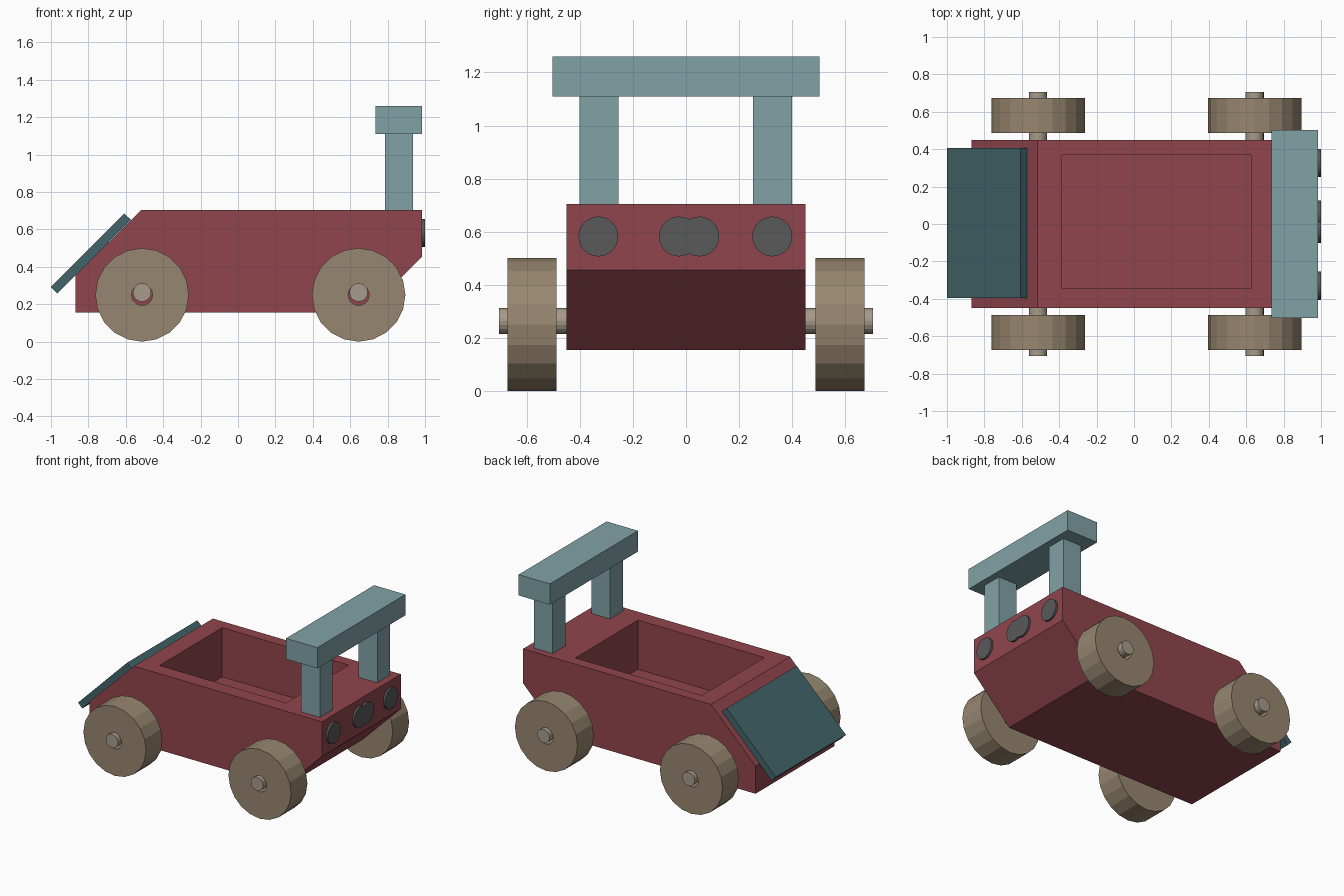
import bpy, bmesh
from math import cos, sin, pi

if "Cube" in bpy.data.objects:
    bpy.data.objects.remove(bpy.data.objects["Cube"])


def material(name, rgb):
    m = bpy.data.materials.new(name)
    m.diffuse_color = (*rgb, 1)
    m.use_nodes = True
    m.node_tree.nodes["Principled BSDF"].inputs["Base Color"].default_value = m.diffuse_color
    return m


RED = material("red_paint", (0.28, 0.06, 0.075))
PALE = material("pale_teal", (0.22, 0.36, 0.38))
TEAL = material("dark_teal", (0.055, 0.13, 0.145))
WOOD = material("wood", (0.31, 0.24, 0.16))
DOWEL = material("dowel_wood", (0.39, 0.33, 0.26))
GREY = material("dark_grey", (0.10, 0.10, 0.105))


def finish(name, bm, mat):
    bmesh.ops.recalc_face_normals(bm, faces=bm.faces)
    me = bpy.data.meshes.new(name)
    bm.to_mesh(me)
    bm.free()
    ob = bpy.data.objects.new(name, me)
    bpy.context.collection.objects.link(ob)
    if mat:
        me.materials.append(mat)
    return ob


def extrude_y(name, profile, y0, y1, mat):
    """Extrude an xz profile from y0 to y1."""
    bm = bmesh.new()
    f = bm.faces.new([bm.verts.new((x, y0, z)) for x, z in profile])
    r = bmesh.ops.extrude_face_region(bm, geom=[f])
    verts = [v for v in r["geom"] if isinstance(v, bmesh.types.BMVert)]
    bmesh.ops.translate(bm, vec=(0, y1 - y0, 0), verts=verts)
    return finish(name, bm, mat)


def box(name, x, y, z, mat):
    return extrude_y(name, [(x[0], z[0]), (x[1], z[0]), (x[1], z[1]), (x[0], z[1])], *y, mat)


def circle(x, z, r, n):
    return [(x + r * cos(2 * pi * i / n), z + r * sin(2 * pi * i / n)) for i in range(n)]


def wheel(name, x, y0, y1):
    """Disc with a bored centre: four rings joined by quads."""
    n, z = 20, 0.25
    bm = bmesh.new()
    rings = [[bm.verts.new((px, y, pz)) for px, pz in circle(x, z, r, n)]
             for r, y in ((0.25, y0), (0.25, y1), (0.056, y1), (0.056, y0))]
    for k in range(4):
        a, b = rings[k], rings[(k + 1) % 4]
        for i in range(n):
            j = (i + 1) % n
            bm.faces.new((a[i], a[j], b[j], b[i]))
    return finish(name, bm, WOOD)


# Body with sloped nose and undercut tail
body = extrude_y("body", [(-0.87, 0.155), (-0.87, 0.355), (-0.515, 0.705), (0.985, 0.705),
                          (0.985, 0.455), (0.685, 0.155)], -0.45, 0.45, RED)

# Open cargo well
cutter = box("well_cutter", (-0.385, 0.625), (-0.345, 0.37), (0.35, 0.9), None)
cutter.hide_render = True
cutter.hide_viewport = True
cut = body.modifiers.new("well", "BOOLEAN")
cut.operation = "DIFFERENCE"
cut.solver = "EXACT"
cut.object = cutter

# Sloping front plate
extrude_y("front_plate", [(-1.0, 0.292), (-0.967, 0.258), (-0.573, 0.652), (-0.608, 0.685)],
          -0.395, 0.405, TEAL)

# Roll bar
for side, y in (("right", (-0.402, -0.255)), ("left", (0.253, 0.4))):
    box("roll_bar_post_" + side, (0.785, 0.935), y, (0.69, 1.11), PALE)
box("roll_bar_top", (0.735, 0.985), (-0.502, 0.502), (1.11, 1.26), PALE)

# Axles and wheels
for end, x in (("front", -0.513), ("rear", 0.645)):
    extrude_y(end + "_axle", circle(x, 0.263, 0.049, 20), -0.705, 0.705, DOWEL)
    wheel(end + "_wheel_right", x, -0.673, -0.487)
    wheel(end + "_wheel_left", x, 0.487, 0.673)

# Tail lights, the middle pair overlapping
for i, y in enumerate((-0.33, -0.027, 0.05, 0.325)):
    bm = bmesh.new()
    lo = [bm.verts.new((0.96, y + a, b)) for a, b in circle(0, 0.582, 0.075, 32)]
    f = bm.faces.new(lo)
    r = bmesh.ops.extrude_face_region(bm, geom=[f])
    bmesh.ops.translate(bm, vec=(0.04, 0, 0),
                        verts=[v for v in r["geom"] if isinstance(v, bmesh.types.BMVert)])
    finish(f"tail_light_{i + 1}", bm, GREY)
